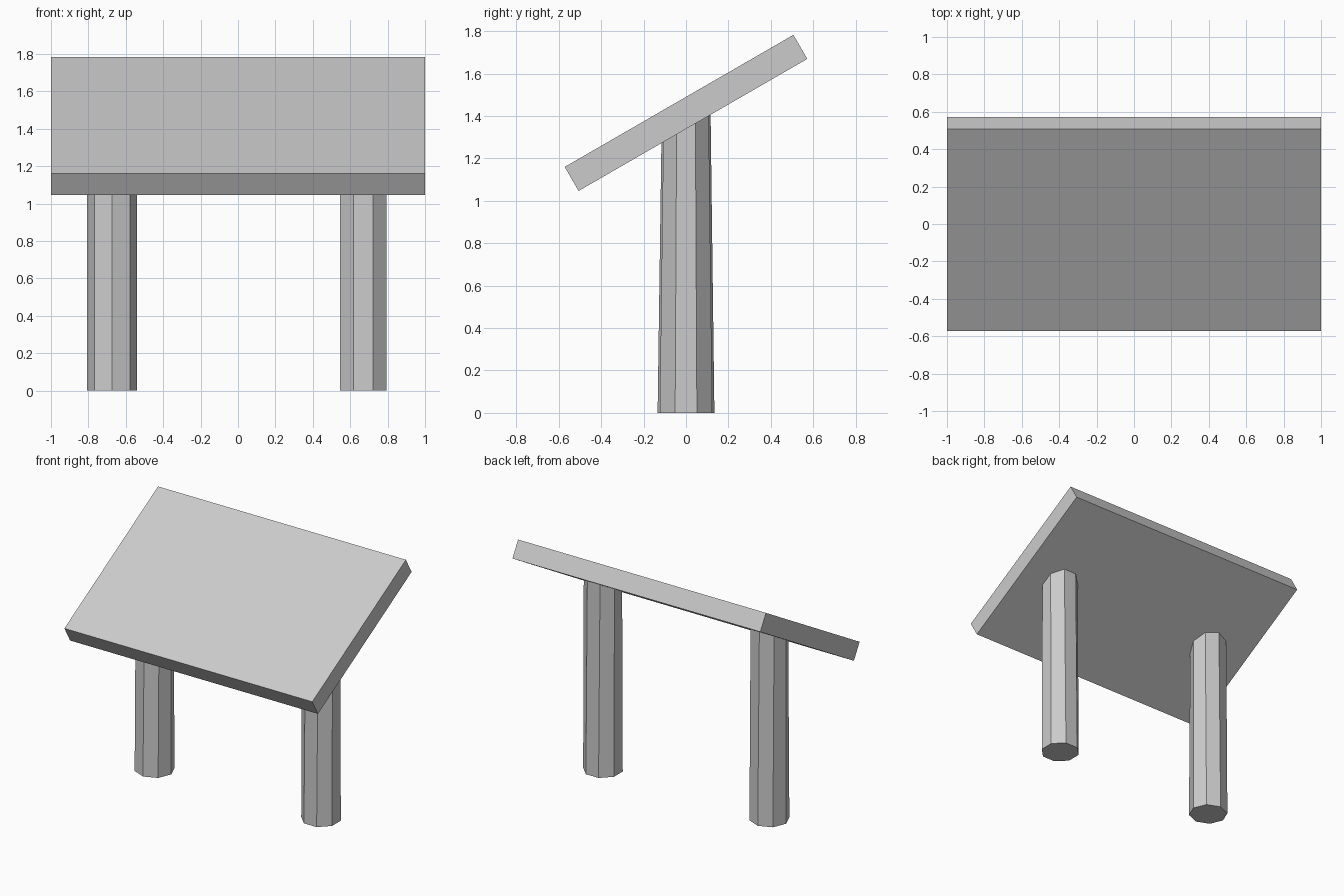
import bpy, bmesh
from math import radians, cos
from mathutils import Matrix, Vector

if "Cube" in bpy.data.objects:
    bpy.data.objects.remove(bpy.data.objects["Cube"])

TILT = radians(30)
BOARD_Z = 1.415
LENGTH, DEPTH, THICK = 2.0, 1.246, 0.131
LEG_R = 0.134
LEG_TOP = BOARD_Z - THICK / 2 / cos(TILT) + 0.002


def finish(name, bm):
    bmesh.ops.recalc_face_normals(bm, faces=bm.faces)
    mesh = bpy.data.meshes.new(name)
    bm.to_mesh(mesh)
    bm.free()
    obj = bpy.data.objects.new(name, mesh)
    bpy.context.collection.objects.link(obj)
    return obj


def leg(name, x, turn):
    bm = bmesh.new()
    bmesh.ops.create_cone(bm, cap_ends=True, segments=8, radius1=LEG_R,
                          radius2=LEG_R, depth=LEG_TOP,
                          matrix=Matrix.Translation((0, 0, LEG_TOP / 2)) @ Matrix.Rotation(turn, 4, 'Z'))
    # tilt the top ring so it lies flat against the board
    top = [v for v in bm.verts if v.co.z > LEG_TOP / 2]
    bmesh.ops.rotate(bm, verts=top, cent=Vector((0, 0, LEG_TOP)),
                     matrix=Matrix.Rotation(TILT, 3, 'X'))
    finish(name, bm).location.x = x


# tilted board
bm = bmesh.new()
bmesh.ops.create_cube(bm, size=1)
bmesh.ops.scale(bm, verts=bm.verts, vec=(LENGTH, DEPTH, THICK))
board = finish("board", bm)
board.rotation_euler.x = TILT
board.location.z = BOARD_Z

# octagonal posts, one turned by half a side
leg("left_leg", -0.673, 0)
leg("right_leg", 0.67, radians(22.5))
